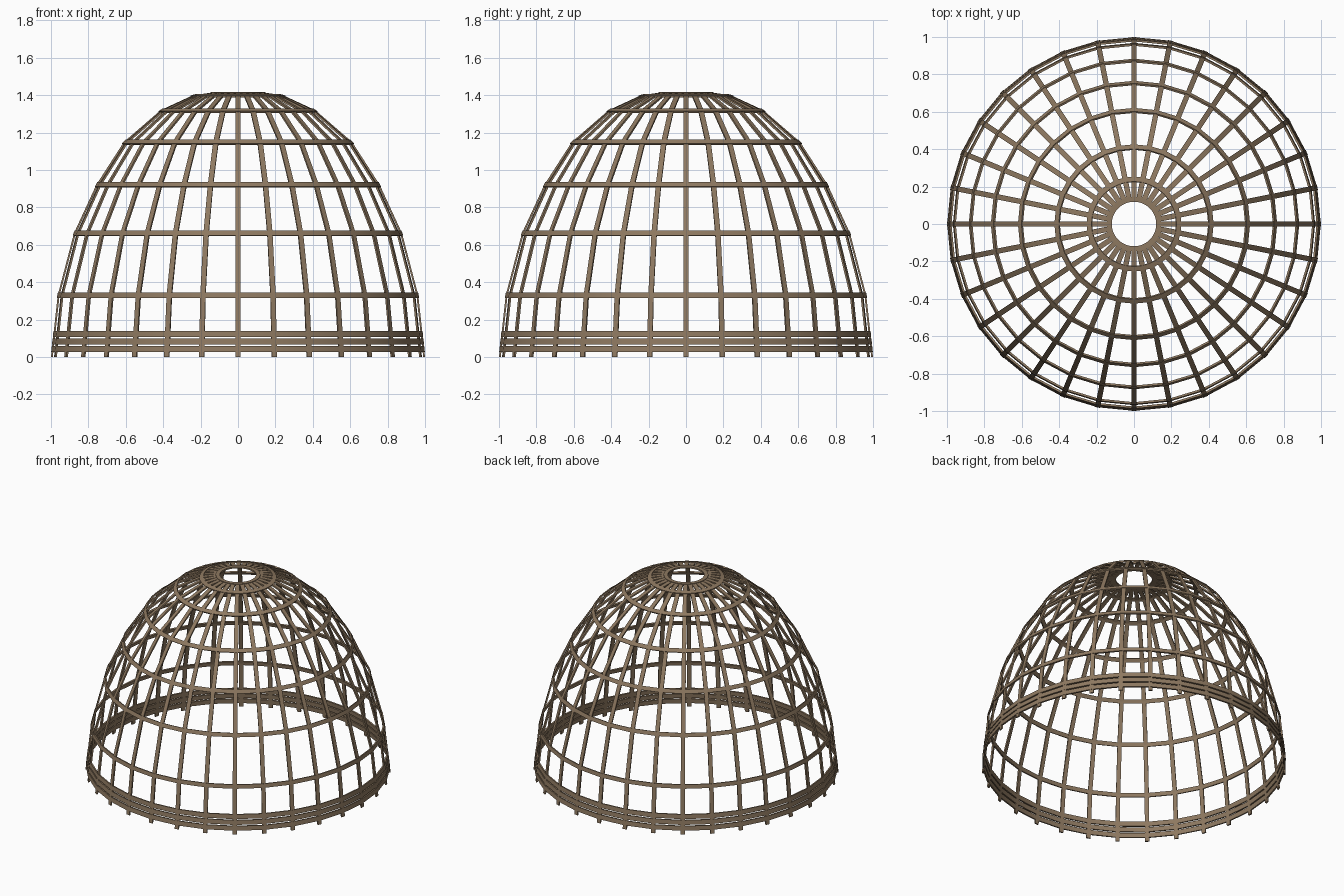
import bpy, bmesh, math
from mathutils import Vector

if "Cube" in bpy.data.objects:
    bpy.data.objects.remove(bpy.data.objects["Cube"])

N = 32            # ribs, and sides of every hoop
WIDTH = 0.028     # width of the flat rib strips
THICK = 0.010

wood = bpy.data.materials.new("brown_wood")
wood.diffuse_color = (0.27, 0.19, 0.118, 1)
wood.use_nodes = True
wood.node_tree.nodes["Principled BSDF"].inputs["Base Color"].default_value = wood.diffuse_color

# dome outline (radius, height), from foot to crown
P = [Vector(p) for p in ((1.0, 0), (0.964, 0.33), (0.877, 0.662), (0.757, 0.922),
                         (0.61, 1.15), (0.413, 1.32), (0.24, 1.40), (0.12, 1.416))]


def tangent(i):
    a, b = P[max(i - 1, 0)], P[min(i + 1, len(P) - 1)]
    if i in (0, len(P) - 1):
        return Vector((0, 1)) if i == 0 else Vector((-1, 0))
    return ((P[i] - a).normalized() + (b - P[i]).normalized()).normalized()


def normal(t):
    return Vector((t.y, -t.x))


def finish(bm, name):
    bmesh.ops.recalc_face_normals(bm, faces=bm.faces)
    me = bpy.data.meshes.new(name)
    bm.to_mesh(me)
    bm.free()
    ob = bpy.data.objects.new(name, me)
    me.materials.append(wood)
    bpy.context.collection.objects.link(ob)
    return ob


def loft(bm, sections, closed):
    """Join four-cornered sections into a bar."""
    rows = [[bm.verts.new(c) for c in s] for s in sections]
    n = len(rows)
    for i in range(n if closed else n - 1):
        a, b = rows[i], rows[(i + 1) % n]
        for j in range(4):
            k = (j + 1) % 4
            bm.faces.new((a[j], a[k], b[k], b[j]))
    if not closed:
        bm.faces.new(rows[0])
        bm.faces.new(rows[-1])


# upright ribs: flat strips following the dome outline
bm = bmesh.new()
for k in range(N):
    ang = 2 * math.pi * k / N
    out = Vector((math.cos(ang), math.sin(ang), 0))
    side = Vector((-out.y, out.x, 0)) * WIDTH / 2
    sections = []
    for i, p in enumerate(P):
        q = p - normal(tangent(i)) * THICK
        o3 = out * p.x + Vector((0, 0, p.y))
        i3 = out * q.x + Vector((0, 0, q.y))
        sections.append((o3 - side, o3 + side, i3 + side, i3 - side))
    loft(bm, sections, False)
finish(bm, "ribs")


def hoop(name, centre, t, width):
    """Flat band of N sides lying along the dome surface."""
    n = normal(t)
    prof = [centre + t * (s * width / 2) + n * d
            for s, d in ((-1, 0.002), (1, 0.002), (1, -0.009), (-1, -0.009))]
    bm = bmesh.new()
    loft(bm, [[Vector((p.x * math.cos(a), p.x * math.sin(a), p.y)) for p in prof]
              for a in (2 * math.pi * k / N for k in range(N))], True)
    ob = finish(bm, name)
    bpy.ops.object.select_all(action='DESELECT')
    ob.select_set(True)
    bpy.context.view_layer.objects.active = ob
    bpy.ops.object.shade_smooth_by_angle(angle=math.radians(30))


# hoops at each bend of the ribs
for i in range(1, len(P) - 1):
    hoop(f"hoop_{i}", P[i], tangent(i), 0.028)

# ring around the open crown
hoop("crown_ring", P[-1] + Vector((0.013, -0.001)), Vector((-1, 0)), 0.028)

# three close bands near the foot
t0 = (P[1] - P[0]).normalized()
for i, z in enumerate((0.043, 0.083, 0.123)):
    hoop(f"foot_band_{i + 1}", P[0].lerp(P[1], z / P[1].y), t0, 0.032)
